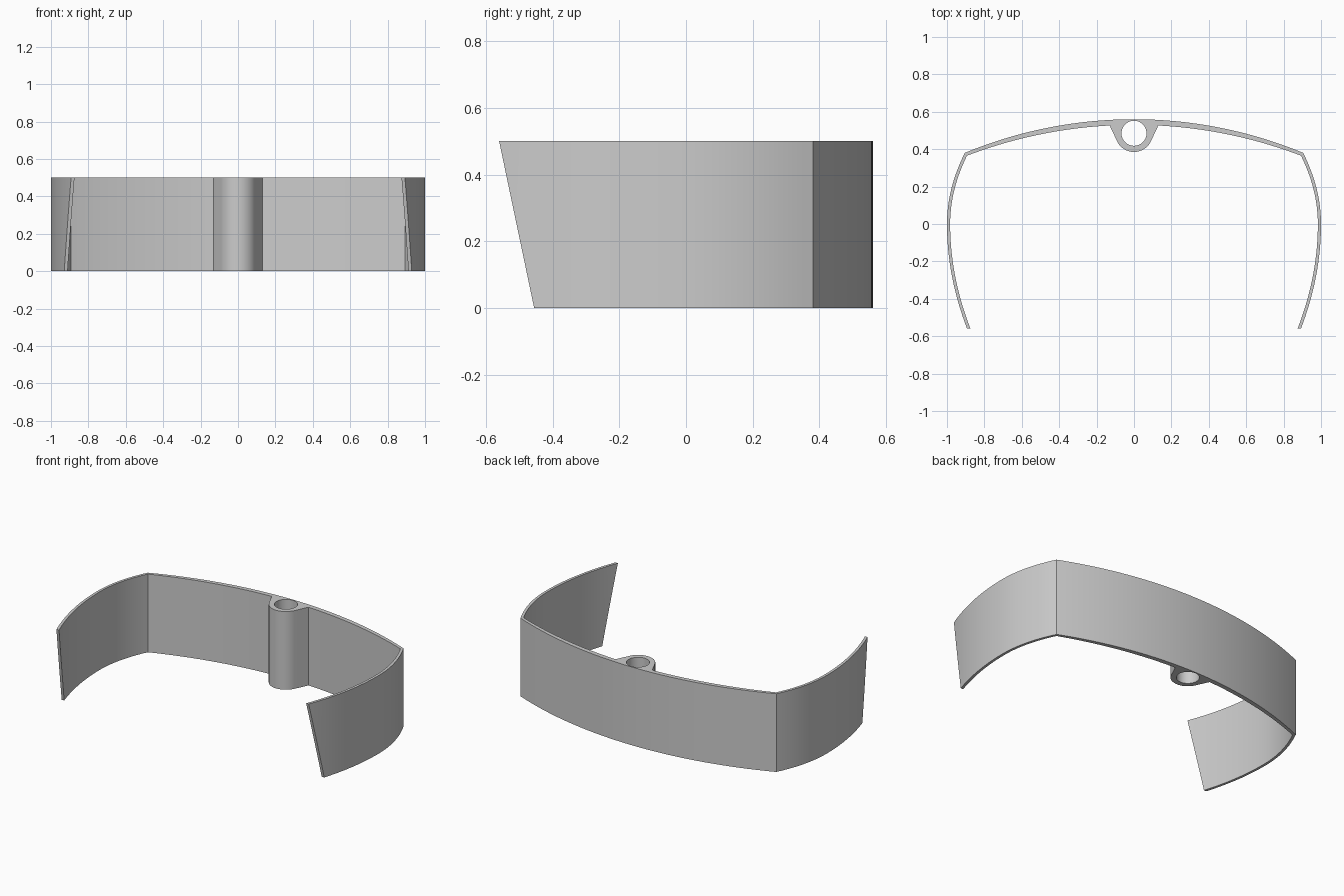
import bpy, bmesh, math
from mathutils import Vector

cube = bpy.data.objects.get("Cube")
if cube:
    bpy.data.objects.remove(cube, do_unlink=True)

HEIGHT = 0.5
HOLE = Vector((0, 0.485))
HOLE_R, BOSS_R = 0.067, 0.1
WALL = 0.017


def spread(a, b, n):
    return [a + (b - a) * i / n for i in range(n + 1)]


def arc_y(x, apex, end_x, end_y):
    """Height of a shallow circular arc through (0, apex) and (end_x, end_y)."""
    drop = apex - end_y
    r = (end_x ** 2 + drop ** 2) / (2 * drop)
    return apex - r + math.sqrt(r * r - x * x)


def arm_x(y, inset=0):
    """Side arm curve, widest at y = 0 and tighter towards the back."""
    k = 0.66 if y > 0 else 0.343
    return 1 - k * y * y - inset * math.hypot(1, 2 * k * y)


def band_outline():
    inner_y = 0.365
    inner_x = arm_x(inner_y, WALL)
    # back panel outside, arm outside, arm inside, back panel inside, boss
    half = [(x, arc_y(x, 0.56, 0.905, 0.38)) for x in spread(0, 0.905, 24)]
    half += [(arm_x(y), y) for y in spread(0.38, -0.62, 32)[1:]]
    half += [(arm_x(y, WALL), y) for y in spread(-0.62, inner_y, 32)]
    half += [(x, arc_y(x, 0.53, inner_x, inner_y)) for x in spread(inner_x, 0.13, 20)[1:]]
    half += [(BOSS_R * math.cos(a), HOLE.y + BOSS_R * math.sin(a))
             for a in spread(math.radians(-25), -math.pi / 2, 12)]
    mirrored = [(-x, y) for x, y in reversed(half[1:-1])]
    return half + mirrored


def add_loop(bm, points):
    verts = [bm.verts.new((x, y, 0)) for x, y in points]
    return [bm.edges.new((v, verts[i - 1])) for i, v in enumerate(verts)]


bm = bmesh.new()
# flat profile with the pin hole
edges = add_loop(bm, band_outline())
edges += add_loop(bm, [(HOLE_R * math.cos(a), HOLE.y + HOLE_R * math.sin(a))
                       for a in spread(0, 2 * math.pi, 40)[:-1]])
bmesh.ops.triangle_fill(bm, edges=edges, use_beauty=True, normal=(0, 0, 1))

# raise to full height
raised = bmesh.ops.extrude_face_region(bm, geom=bm.faces[:])
bmesh.ops.translate(bm, vec=(0, 0, HEIGHT),
                    verts=[g for g in raised["geom"] if isinstance(g, bmesh.types.BMVert)])

# slanted arm tips
cut = bmesh.ops.bisect_plane(bm, geom=bm.verts[:] + bm.edges[:] + bm.faces[:],
                             plane_co=(0, -0.455, 0), plane_no=(0, -HEIGHT, -0.105),
                             clear_outer=True)
rim = [g for g in cut["geom_cut"] if isinstance(g, bmesh.types.BMEdge)]
bmesh.ops.holes_fill(bm, edges=rim, sides=0)
bmesh.ops.recalc_face_normals(bm, faces=bm.faces[:])

mesh = bpy.data.meshes.new("clip_band")
bm.to_mesh(mesh)
bm.free()
band = bpy.data.objects.new("clip_band", mesh)
bpy.context.collection.objects.link(band)

# plain grey
grey = bpy.data.materials.new("plain_grey")
grey.use_nodes = True
colour = (0.6, 0.6, 0.6, 1)
grey.diffuse_color = colour
grey.node_tree.nodes["Principled BSDF"].inputs["Base Color"].default_value = colour
mesh.materials.append(grey)

bpy.ops.object.select_all(action="DESELECT")
band.select_set(True)
bpy.context.view_layer.objects.active = band
bpy.ops.object.shade_smooth_by_angle(angle=math.radians(25))
